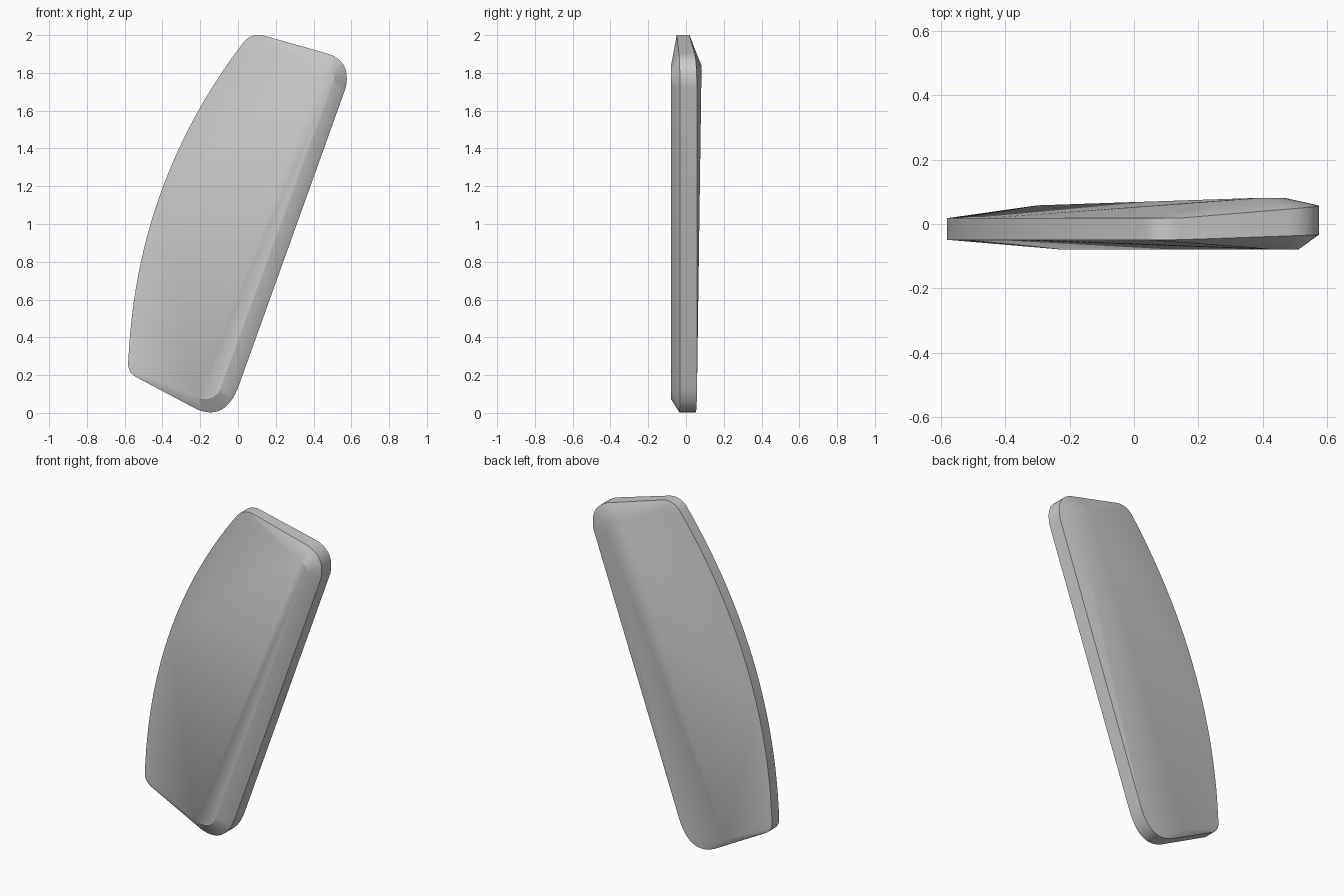
import bpy, bmesh, math
from mathutils import Vector

cube = bpy.data.objects.get("Cube")
if cube:
    bpy.data.objects.remove(cube, do_unlink=True)

grey = bpy.data.materials.new("plain_grey")
grey.use_nodes = True
colour = (0.6, 0.6, 0.6, 1)
grey.diffuse_color = colour
grey.node_tree.nodes["Principled BSDF"].inputs["Base Color"].default_value = colour


def bend(a, control, b, steps):
    """Points along a quadratic curve."""
    a, control, b = Vector(a), Vector(control), Vector(b)
    return [a * (1 - t) ** 2 + control * 2 * t * (1 - t) + b * t * t
            for t in (i / steps for i in range(steps + 1))]


# Side outline: curved edge, then three rounded corners joined by straight edges
outline = (bend((-0.58, 0.28), (-0.54, 1.21), (0.02, 1.95), 28)
           + bend((0.02, 1.95), (0.065, 2.015), (0.14, 1.997), 8)[1:]
           + bend((0.48, 1.90), (0.60, 1.86), (0.57, 1.72), 12)
           + bend((0.01, 0.16), (-0.06, -0.05), (-0.22, 0.02), 12)
           + bend((-0.54, 0.19), (-0.59, 0.22), (-0.58, 0.28), 8)[:-1])

# The rim grows thicker towards the straight edge
edge_start = Vector((0.01, 0.16))
edge_dir = (Vector((0.57, 1.72)) - edge_start).normalized()
across = Vector((-edge_dir.y, edge_dir.x))


def rim_depths(p):
    t = min(max((p - edge_start).dot(across) / 0.5, 0), 1)
    return -0.032 - 0.017 * t, 0.058 - 0.04 * t


points = []
for p in outline:
    points += [(p.x, y, p.y) for y in rim_depths(p)]

# Raised crowns close to the straight edge, with rounded ends
front_crown = (bend((0.44, 1.835), (0.53, 1.81), (0.505, 1.74), 5)
               + bend((-0.09, 0.13), (-0.13, 0.05), (-0.22, 0.083), 5))
points += [(p.x, -0.08, p.y) for p in front_crown]
back_crown = bend((0.38, 1.84), (0.48, 1.83), (0.47, 1.74), 5)
points += [(p.x, 0.081, p.y) for p in back_crown]
points.append((-0.3, 0.058, 0.1))

# Convex body through the rim and crowns
bm = bmesh.new()
verts = [bm.verts.new(p) for p in points]
result = bmesh.ops.convex_hull(bm, input=verts)
loose = {v for v in result["geom_interior"] + result["geom_unused"]
         if isinstance(v, bmesh.types.BMVert)}
bmesh.ops.delete(bm, geom=list(loose), context="VERTS")
bmesh.ops.dissolve_limit(bm, angle_limit=math.radians(0.2),
                         verts=bm.verts[:], edges=bm.edges[:])
bmesh.ops.recalc_face_normals(bm, faces=bm.faces[:])
mesh = bpy.data.meshes.new("curved_panel")
bm.to_mesh(mesh)
bm.free()
mesh.materials.append(grey)
panel = bpy.data.objects.new("curved_panel", mesh)
bpy.context.collection.objects.link(panel)
bpy.ops.object.select_all(action="DESELECT")
panel.select_set(True)
bpy.context.view_layer.objects.active = panel
bpy.ops.object.shade_smooth_by_angle(angle=math.radians(30))
